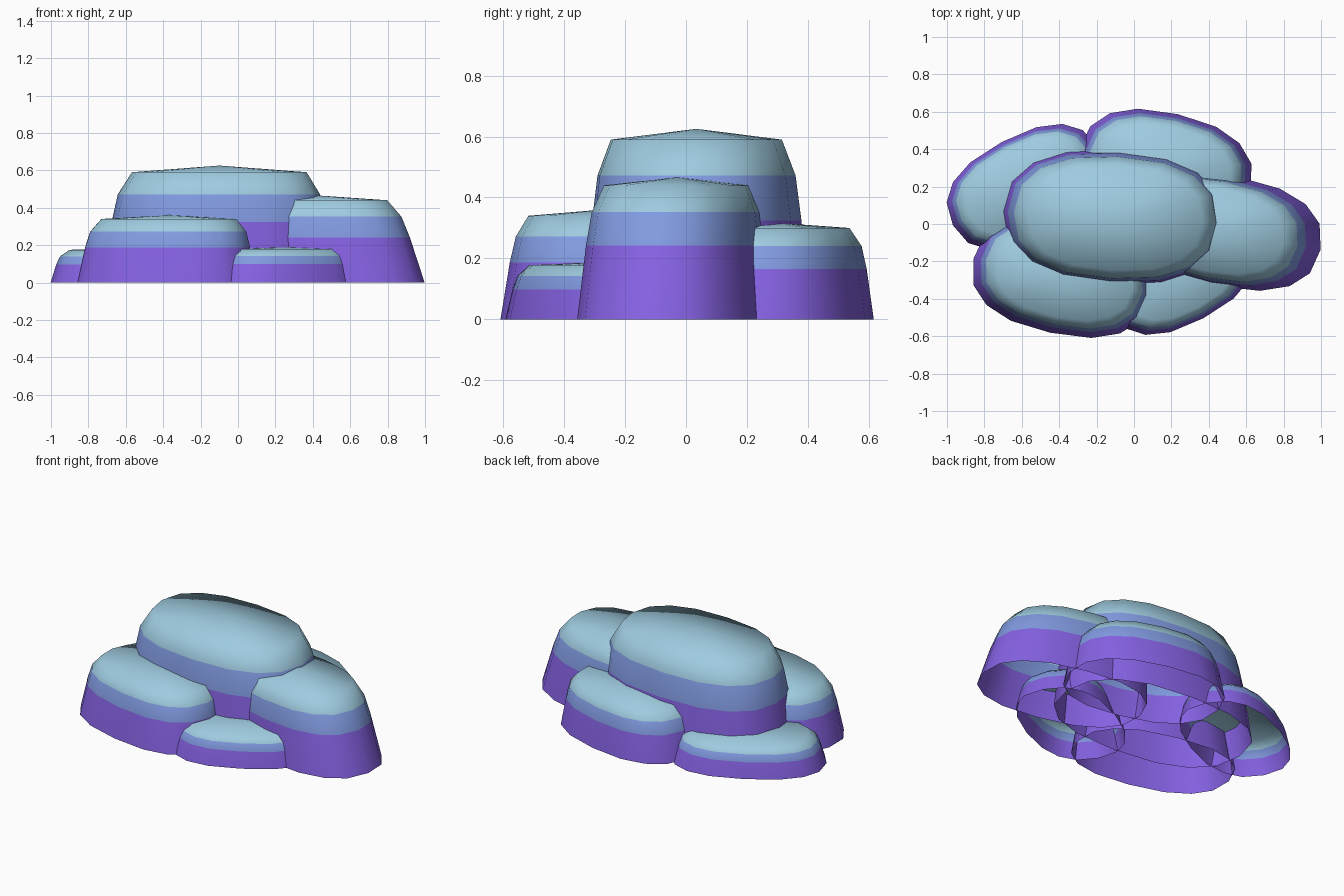
import bpy, bmesh, math
from mathutils import Vector

if "Cube" in bpy.data.objects:
    bpy.data.objects.remove(bpy.data.objects["Cube"])

SIDES = 16
ROUNDNESS = 0.82   # below 1 makes the ellipses fuller at the corners
# ring height and width as fractions of the shoulder height and base radius
RINGS = [(0.0, 1.0), (0.55, 0.93), (0.8, 0.88), (1.0, 0.76)]
APEX = 1.06


def material(name, rgb):
    m = bpy.data.materials.new(name)
    m.diffuse_color = (*rgb, 1.0)
    m.use_nodes = True
    m.node_tree.nodes["Principled BSDF"].inputs["Base Color"].default_value = m.diffuse_color
    return m


MATS = [material("purple_base", (0.235, 0.12, 0.76)),
        material("blue_band", (0.22, 0.325, 0.75)),
        material("pale_blue_top", (0.345, 0.60, 0.745))]


def fuller(x):
    return math.copysign(abs(x) ** ROUNDNESS, x) if abs(x) > 1e-9 else 0.0


def rock(name, centre, radii, height, turn, lean=(0, 0)):
    """Tapered oval boulder with a low domed cap and an open underside."""
    bm = bmesh.new()
    c, s = math.cos(math.radians(turn)), math.sin(math.radians(turn))

    def point(u, v, t):
        return Vector((centre[0] + lean[0] * t + u * c - v * s,
                       centre[1] + lean[1] * t + u * s + v * c, height * t))

    rings = []
    for t, k in RINGS:
        ring = []
        for i in range(SIDES):
            a = 2 * math.pi * i / SIDES
            ring.append(bm.verts.new(point(radii[0] * k * fuller(math.cos(a)),
                                           radii[1] * k * fuller(math.sin(a)), t)))
        rings.append(ring)
    tip = bm.verts.new(point(0, 0, APEX))

    # colour bands by height
    for level in range(len(rings) - 1):
        lo, hi = rings[level], rings[level + 1]
        for i in range(SIDES):
            j = (i + 1) % SIDES
            f = bm.faces.new((lo[i], lo[j], hi[j], hi[i]))
            f.material_index = level
    # cap
    for i in range(SIDES):
        f = bm.faces.new((rings[-1][i], rings[-1][(i + 1) % SIDES], tip))
        f.material_index = 2
    for f in bm.faces:
        f.smooth = True

    mesh = bpy.data.meshes.new(name)
    bm.to_mesh(mesh)
    bm.free()
    for m in MATS:
        mesh.materials.append(m)
    ob = bpy.data.objects.new(name, mesh)
    bpy.context.collection.objects.link(ob)
    return ob


# the cluster: one tall middle rock with five lower ones around it
rock("middle_rock", (-0.11, 0.037), (0.615, 0.37), 0.59, -3, (0.01, -0.003))
rock("right_rock", (0.50, -0.04), (0.507, 0.297), 0.44, -11, (-0.08, 0.012))
rock("front_left_rock", (-0.385, -0.29), (0.485, 0.298), 0.34, -12, (0.015, 0.015))
rock("back_rock", (0.165, 0.285), (0.472, 0.310), 0.30, -13)
rock("back_left_rock", (-0.58, 0.20), (0.44, 0.27), 0.175, 28)
rock("front_small_rock", (0.245, -0.265), (0.42, 0.27), 0.178, 28)
